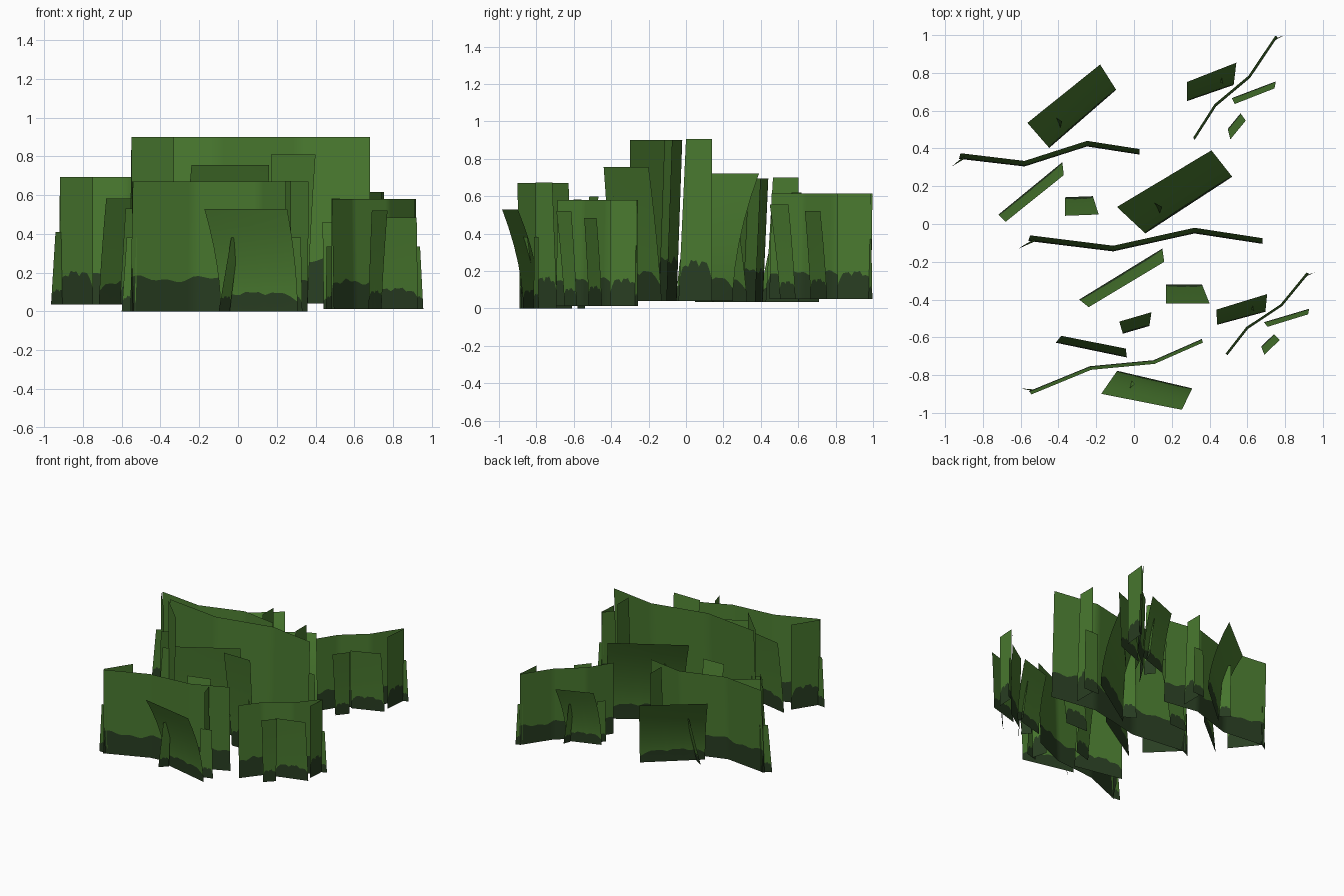
import bpy, math

if "Cube" in bpy.data.objects:
    bpy.data.objects.remove(bpy.data.objects["Cube"])

# Two flat colours: leafy green and the dark band near the ground
def material(name, rgb):
    m = bpy.data.materials.new(name)
    m.diffuse_color = (*rgb, 1)
    m.use_nodes = True
    m.node_tree.nodes["Principled BSDF"].inputs["Base Color"].default_value = m.diffuse_color
    return m

GREEN = material("leaf_green", (0.068, 0.195, 0.029))
DARK = material("dark_root_green", (0.022, 0.048, 0.016))

# Cards of one clump: name, bottom path, top path, top height, dark fraction, outward curl
Z0, Z1 = 0.04, 0.90
CARDS = [
    ("main_hedge_strip",
     [(-.56, -.09), (-.11, -.145), (.32, -.05), (.68, -.105)],
     [(-.55, -.06), (-.11, -.115), (.32, -.02), (.68, -.075)], .90, .25, 0),
    ("left_cross_leaf", [(-.55, -.08), (-.33, -.30)], [(-.55, -.08), (-.33, -.30)], .90, .25, 0),
    ("right_cross_leaf", [(.5, -.04), (.5, .14)], [(.5, 0), (.5, .14)], .905, .24, 0),
    ("leaning_back_leaf", [(.06, -.05), (.52, .25)], [(-.09, .09), (.41, .39)], .72, .18, 1),
    ("leaning_front_leaf", [(-.29, -.40), (.15, -.13)], [(-.24, -.44), (.16, -.20)], .755, .22, .4),
    ("small_front_leaf", [(.17, -.32), (.36, -.32)], [(.17, -.42), (.40, -.42)], .81, .18, .4),
    ("left_sprig", [(-.61, -.13), (-.52, -.09)], [(-.58, -.11), (-.52, -.075)], .53, .2, 0),
    ("right_sprig", [(.45, .14), (.58, .14)], [(.46, .14), (.57, .14)], .53, .2, 0),
    ("back_sprig", [(.02, .05), (.11, .0)], [(.09, .12), (.15, .09)], .53, .2, 0),
]

# Clumps: origin, x axis, y axis, base height, height scale
CLUMPS = [
    ((0, 0), (1, 0), (0, 1), .04, 1),
    ((-.495, .45), (.77, .03), (0, .98), .035, .767),
    ((-.124, -.822), (.74, .215), (.19, -.64), 0, .778),
    ((.535, .781), (-.357, -.434), (-.28, .38), .05, .657),
    ((.701, -.429), (-.352, -.345), (-.31, .30), .012, .66),
]

def along(path, u):
    t = u * (len(path) - 1)
    i = min(int(t), len(path) - 2)
    t -= i
    return [path[i][k] * (1 - t) + path[i + 1][k] * t for k in (0, 1)]

def card(name, low, high, top, dark, curl, clump):
    (ox, oy), ex, ey, base, sz = clump
    cols = 12 * (len(low) - 1)
    rows = 6                      # row 1 is the top of the dark band
    verts, faces = [], []
    for j in range(rows + 1):
        for i in range(cols + 1):
            u = i / cols
            edge = dark * (1 + .07 * math.sin(17 * u + 1) + .05 * math.sin(41 * u))
            if len(low) == 2:     # rounded shoulders on short cards
                edge *= 0.55 + 0.45 * math.sqrt(max(0, 1 - abs(2 * u - 1) ** 3))
            v = 0 if j == 0 else edge + (1 - edge) * (j - 1) / (rows - 1)
            w = v * (1 - curl) + v ** 1.8 * curl
            a, b = along(low, u), along(high, u)
            x, y = (a[k] * (1 - w) + b[k] * w for k in (0, 1))
            verts.append((ox + x * ex[0] + y * ey[0], oy + x * ex[1] + y * ey[1],
                          base + v * (top - Z0) * sz))
    n = cols + 1
    for j in range(rows):
        for i in range(cols):
            faces.append((j * n + i, j * n + i + 1, (j + 1) * n + i + 1, (j + 1) * n + i))
    me = bpy.data.meshes.new(name)
    me.from_pydata(verts, [], faces)
    me.materials.append(GREEN)
    me.materials.append(DARK)
    for p in me.polygons:
        p.material_index = 1 if p.index < cols else 0
        p.use_smooth = True
    bpy.context.collection.objects.link(bpy.data.objects.new(name, me))

for number, clump in enumerate(CLUMPS, 1):
    for name, *spec in CARDS:
        card(f"{name}_{number}", *spec, clump)
